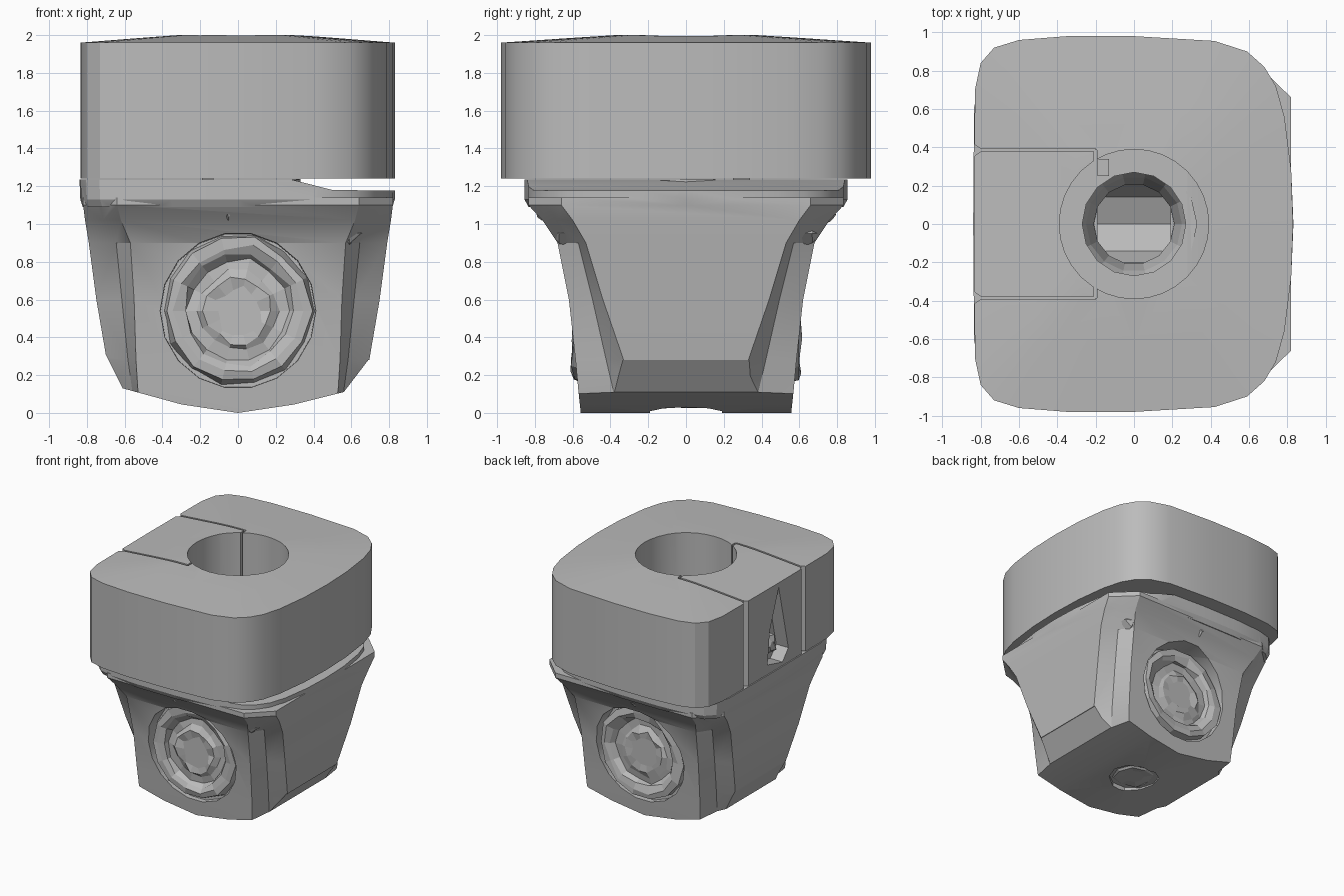
import bpy, bmesh, math, random
from mathutils import Vector

random.seed(4)
if "Cube" in bpy.data.objects:
    bpy.data.objects.remove(bpy.data.objects["Cube"])

grey = bpy.data.materials.new("plain grey")
grey.use_nodes = True
grey.diffuse_color = (0.5, 0.5, 0.5, 1)
grey.node_tree.nodes["Principled BSDF"].inputs["Base Color"].default_value = (0.5, 0.5, 0.5, 1)


def finish(name, bm):
    bmesh.ops.recalc_face_normals(bm, faces=bm.faces)
    mesh = bpy.data.meshes.new(name)
    bm.to_mesh(mesh)
    bm.free()
    mesh.materials.append(grey)
    obj = bpy.data.objects.new(name, mesh)
    bpy.context.collection.objects.link(obj)
    return obj


def loft(name, rings):
    """Skin equal rings of 3D points and cap both ends."""
    bm = bmesh.new()
    loops = [[bm.verts.new(p) for p in ring] for ring in rings]
    n = len(loops[0])
    for a, b in zip(loops, loops[1:]):
        for i in range(n):
            j = (i + 1) % n
            bm.faces.new((a[i], a[j], b[j], b[i]))
    bm.faces.new(loops[0])
    bm.faces.new(loops[-1])
    return finish(name, bm)


def prism(name, pts, axis, lo, hi):
    """Extrude a flat outline along x or y."""
    def place(u, v, d):
        return (d, u, v) if axis == "x" else (u, d, v)
    return loft(name, [[place(u, v, d) for u, v in pts] for d in (lo, hi)])


def box(x0, x1, y0, y1, z0, z1, name="cutter"):
    return prism(name, [(x0, z0), (x1, z0), (x1, z1), (x0, z1)], "y", y0, y1)


def turned(name, profile, sides, axis="z", centre=(0, 0, 0), jitter=0.0):
    """Turn (radius, height) pairs around an axis, with optional rough facets."""
    rings = []
    for r, h in profile:
        ring = []
        for i in range(sides):
            t = math.tau * i / sides
            rr = r + random.uniform(-jitter, jitter)
            d = h + random.uniform(-jitter, jitter) * 0.6
            u, v = rr * math.cos(t), rr * math.sin(t)
            p = {"x": (d, u, v), "y": (u, d, v), "z": (u, v, d)}[axis]
            ring.append(Vector(p) + Vector(centre))
        rings.append(ring)
    return loft(name, rings)


def combine(obj, tool, operation="DIFFERENCE"):
    tool.hide_render = True
    mod = obj.modifiers.new("combine", "BOOLEAN")
    mod.operation = operation
    mod.solver = "EXACT"
    mod.object = tool
    bpy.context.view_layer.objects.active = obj
    bpy.ops.object.modifier_apply(modifier=mod.name)
    bpy.data.objects.remove(tool)


def smooth(obj, degrees):
    bpy.ops.object.select_all(action="DESELECT")
    obj.select_set(True)
    bpy.context.view_layer.objects.active = obj
    bpy.ops.object.shade_smooth_by_angle(angle=math.radians(degrees))


# Plan outline: squarer on the slotted side, broadly rounded opposite
half = [(0.83, 0), (0.82, 0.28), (0.785, 0.56), (0.74, 0.72), (0.68, 0.82), (0.59, 0.9),
        (0.42, 0.955), (0, 0.98), (-0.35, 0.98), (-0.6, 0.96), (-0.73, 0.92),
        (-0.8, 0.84), (-0.83, 0.7), (-0.835, 0)]
plan = half + [(x, -y) for x, y in reversed(half[1:-1])]


def plan_ring(sx, sy, z):
    return [(x * sx, y * sy, z) for x, y in plan]


# Upper block with slightly domed top
block = loft("upper_block", [plan_ring(1, 1, 1.24), plan_ring(1, 1, 1.96),
                             plan_ring(0.62, 0.62, 1.985), plan_ring(0.38, 0.38, 2)])
combine(block, turned("cutter", [(0.39, 1), (0.39, 2.2)], 32))
for s in (-1, 1):
    # Seams and outer notches of the separate plug
    y = 0.385 * s
    combine(block, box(-1, -0.2, y - 0.008, y + 0.008, 1, 2.2))
    combine(block, box(-0.208, -0.192, min(y, 0.3 * s), max(y, 0.3 * s), 1, 2.2))
    notch = [(-0.86, y - 0.05), (-0.86, y + 0.05), (-0.79, y)]
    combine(block, loft("cutter", [[(x, v, z) for x, v in notch] for z in (1, 2.2)]))

# Tear-shaped opening in the plug face
tear = [(-0.05, 1.92), (-0.18, 1.36), (-0.1, 1.27), (0.1, 1.32), (0.07, 1.6)]
combine(block, prism("cutter", tear, "x", -1, -0.72))
smooth(block, 25)
turned("plug_opening_filler", [(0.1, -0.7), (0.08, -0.77), (0.03, -0.8)], 6, "x",
       (0, -0.03, 1.43), 0.02)

# Lower housing: z, side reach, front reach, side panel half width, front half width
levels = [(-0.02, 0.63, 0.555, 0.25, 0.5), (0.12, 0.66, 0.57, 0.27, 0.53),
          (0.28, 0.695, 0.585, 0.33, 0.54), (0.6, 0.75, 0.62, 0.44, 0.55),
          (0.9, 0.79, 0.68, 0.53, 0.57), (1.02, 0.81, 0.76, 0.6, 0.62),
          (1.1, 0.82, 0.835, 0.66, 0.64), (1.14, 0.82, 0.835, 0.66, 0.64)]


def housing_ring(z, X, Y, p, b):
    pull = 0.035 if z < 1 else 0.0
    mid = ((X + b) / 2 - pull, (p + Y) / 2 - pull)
    quarter = [(X, p), mid, (b, Y)]
    top = quarter + [(-x, y) for x, y in reversed(quarter)]
    return [(x, y, z) for x, y in top + [(-x, -y) for x, y in top]]


body = loft("lower_housing", [housing_ring(*lv) for lv in levels])

# Curved keel under the housing
keel = [(-0.95, 1.3), (0.95, 1.3), (0.95, 0.28), (0.69, 0.28), (0.56, 0.11), (0.3, 0.045),
        (0, 0), (-0.3, 0.045), (-0.61, 0.13), (-0.72, 0.35), (-0.95, 0.35)]
combine(body, prism("cutter", keel, "y", -1.2, 1.2), "INTERSECT")

# Top flange, lowered on the rounded side
flange = loft("flange", [plan_ring(0.985, 0.85, 1.09), plan_ring(1, 0.873, 1.13),
                         plan_ring(1.005, 0.873, 1.235)])
slope = [(0.28, 1.236), (0.5, 1.18), (1, 1.175), (1, 1.4), (0.28, 1.4)]
combine(flange, prism("cutter", slope, "y", -1.2, 1.2))
combine(body, flange, "UNION")

# Centre well with a rounded trough at its floor
combine(body, turned("cutter", [(0.27, 0.97), (0.27, 1.5)], 16))
combine(body, turned("cutter", [(0.2, -0.19), (0.2, 0.19)], 8, "x", (0, 0, 0.97)))

# Round recesses front and back, and a small one underneath
for s in (-1, 1):
    combine(body, turned("cutter", [(0.41, 0.53 * s), (0.42, 0.9 * s)], 18, "y", (0, 0, 0.54)))
combine(body, turned("cutter", [(0.2, -0.1), (0.2, 0.04)], 10))
smooth(body, 25)

# Stepped rough dials inside the recesses
for s, label in ((-1, "front"), (1, "back")):
    steps = [(0.4, 0.51), (0.385, 0.6), (0.34, 0.605), (0.29, 0.585), (0.27, 0.545),
             (0.21, 0.55), (0.17, 0.575), (0.12, 0.57)]
    turned(label + "_dial", [(r, y * s) for r, y in steps], 14, "y", (0, 0, 0.54), 0.018)
turned("underside_plug", [(0.19, 0.06), (0.15, 0.03), (0.08, 0.035)], 8, jitter=0.015)

# Neck collar joining housing and block, with its key tab
bm = bmesh.new()
collar = [(0.33, 1.15), (0.33, 1.235), (0.29, 1.23), (0.25, 1.15), (0.21, 1.0)]
loops = [[bm.verts.new((r * math.cos(math.tau * i / 14), r * math.sin(math.tau * i / 14),
                        z + random.uniform(-0.012, 0.004)))
          for i in range(14)] for r, z in collar]
for a, b in zip(loops, loops[1:]):
    for i in range(14):
        j = (i + 1) % 14
        bm.faces.new((a[i], a[j], b[j], b[i]))
finish("neck_collar", bm)
box(-0.19, -0.13, 0.25, 0.34, 1.15, 1.25, "key_tab")

# Small faceted screws at the shoulders
for s, label in ((-1, "front"), (1, "back")):
    for x, y, z, r, part in ((0.59, 0.67, 0.95, 0.07, "corner"), (-0.05, 0.76, 1.05, 0.05, "centre")):
        turned(label + "_" + part + "_screw", [(r, (y - 0.06) * s), (r * 0.8, y * s),
                                              (0.01, (y + 0.03) * s)], 4, "y", (x, 0, z), 0.008)
